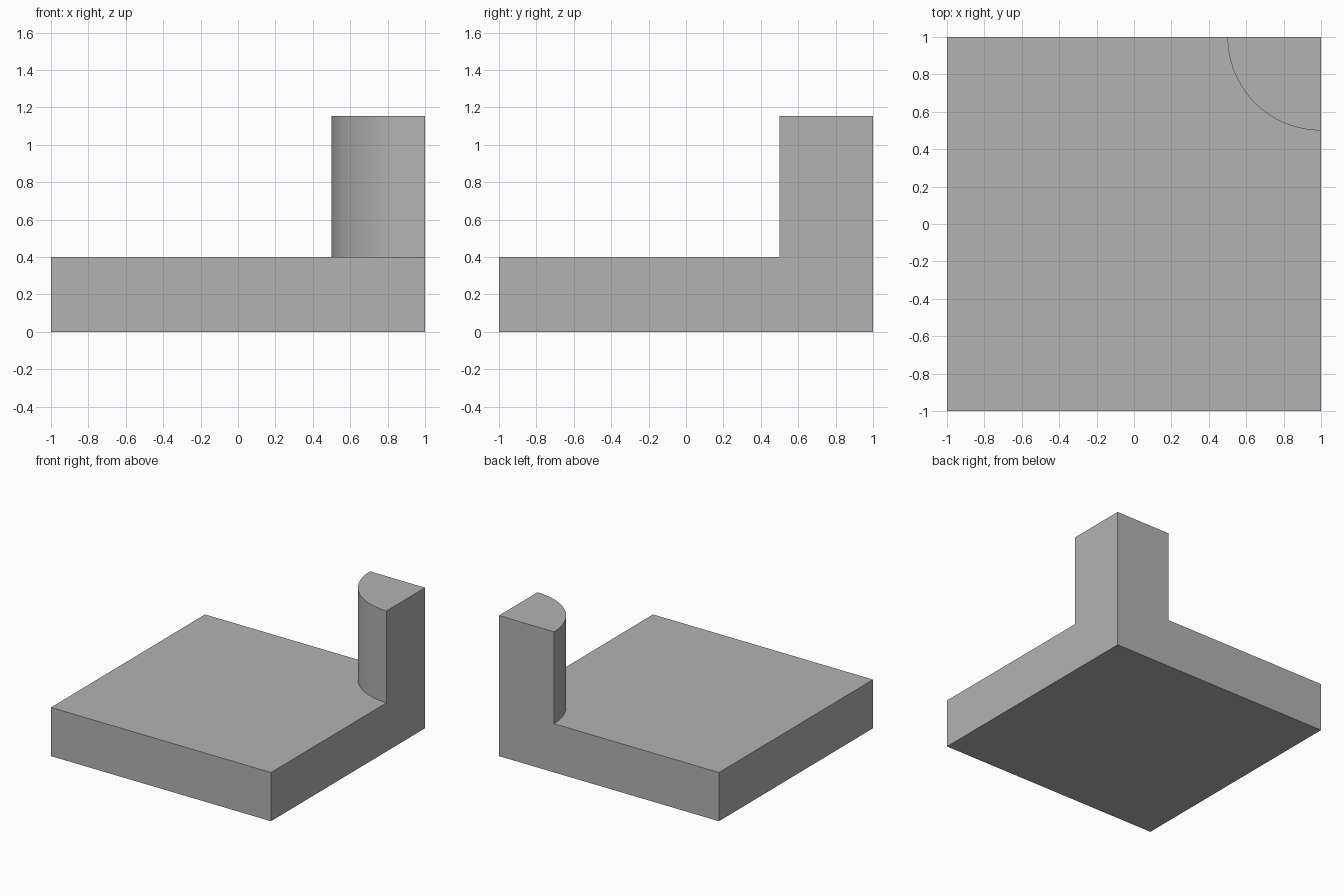
import bpy
import bmesh
from math import cos, sin, pi
from mathutils import Vector

cube = bpy.data.objects.get("Cube")
if cube:
    bpy.data.objects.remove(cube, do_unlink=True)

HALF = 1.0          # half width of the square slab
SLAB_H = 0.4
POST_R = 0.5        # quarter-round post radius
POST_H = 0.755
SEGMENTS = 32


def extrude_up(bm, face, height):
    """Extrude one face straight up and return its new cap."""
    geom = bmesh.ops.extrude_face_region(bm, geom=[face])["geom"]
    verts = [g for g in geom if isinstance(g, bmesh.types.BMVert)]
    bmesh.ops.translate(bm, verts=verts, vec=(0, 0, height))
    return next(g for g in geom if isinstance(g, bmesh.types.BMFace))


def find_vert(face, x, y):
    return min(face.verts, key=lambda v: (v.co.xy - Vector((x, y))).length)


bm = bmesh.new()

# Slab: square outline with extra points where the post meets the edges
inner = HALF - POST_R
outline = [(-HALF, -HALF), (HALF, -HALF), (HALF, inner),
           (HALF, HALF), (inner, HALF), (-HALF, HALF)]
base = bm.faces.new([bm.verts.new((x, y, 0)) for x, y in outline])
top = extrude_up(bm, base, SLAB_H)

# Post: cut a quarter disc into the slab's top corner and raise it
arc = []
for i in range(1, SEGMENTS):
    a = pi + pi / 2 * i / SEGMENTS
    arc.append((HALF + POST_R * cos(a), HALF + POST_R * sin(a), SLAB_H))
bmesh.utils.face_split(top, find_vert(top, inner, HALF),
                       find_vert(top, HALF, inner), coords=arc)
corner = Vector((HALF, HALF, SLAB_H))
quarter = next(f for f in bm.faces
               if all(abs(v.co.z - SLAB_H) < 1e-5 for v in f.verts)
               and any((v.co - corner).length < 1e-5 for v in f.verts))
extrude_up(bm, quarter, POST_H)
bmesh.ops.recalc_face_normals(bm, faces=bm.faces[:])

mesh = bpy.data.meshes.new("slab_with_corner_post")
bm.to_mesh(mesh)
bm.free()
body = bpy.data.objects.new("slab_with_corner_post", mesh)
bpy.context.collection.objects.link(body)

# Plain grey material
grey = bpy.data.materials.new("plain_grey")
grey.use_nodes = True
color = (0.45, 0.45, 0.45, 1)
grey.diffuse_color = color
grey.node_tree.nodes["Principled BSDF"].inputs["Base Color"].default_value = color
mesh.materials.append(grey)

# Smooth only the round side of the post
bpy.ops.object.select_all(action="DESELECT")
body.select_set(True)
bpy.context.view_layer.objects.active = body
bpy.ops.object.shade_smooth_by_angle(angle=pi / 6)
